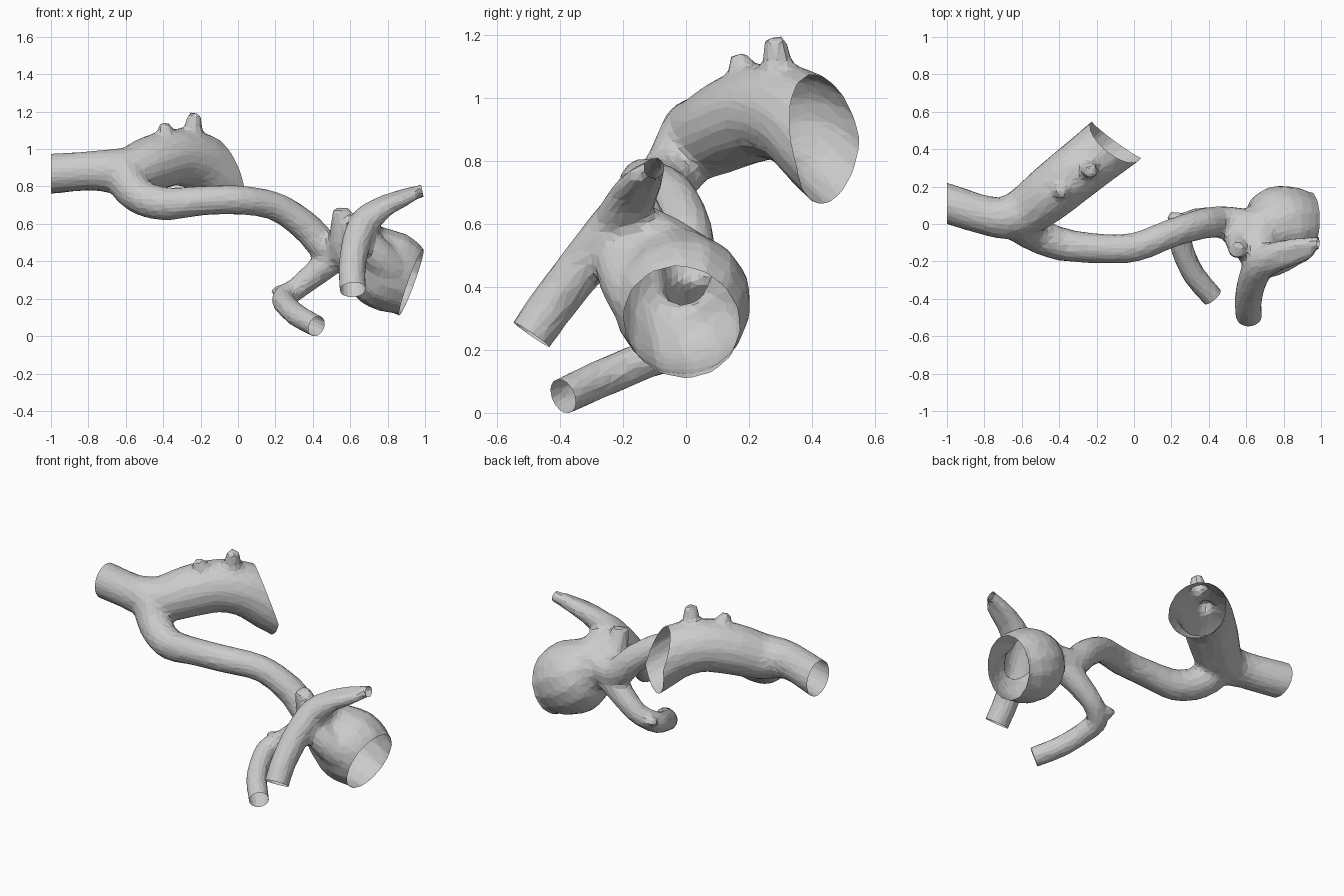
import bpy, bmesh
from mathutils import Vector

if "Cube" in bpy.data.objects:
    bpy.data.objects.remove(bpy.data.objects["Cube"])

bm = bmesh.new()
cuts = []          # open vessel mouths: (point, outward normal, reach)


def spline(keys, steps=4):
    """Catmull-Rom through (x, y, z, radius) keys."""
    k = [Vector(p) for p in keys]
    k = [2 * k[0] - k[1]] + k + [2 * k[-1] - k[-2]]
    out = []
    for i in range(1, len(k) - 2):
        a, b, c, d = k[i - 1:i + 3]
        for s in range(steps):
            t = s / steps
            out.append(0.5 * (2 * b + (c - a) * t + (2 * a - 5 * b + 4 * c - d) * t * t
                              + (3 * b - a - 3 * c + d) * t ** 3))
    out.append(k[-2])
    return out


def tube(keys, start=None, end=None, sides=14):
    """Closed tube; a mouth (normal, or True for square) is lengthened here and cut open later."""
    pts = spline(keys)

    def extend(p, q, n):
        axis = (p.xyz - q.xyz).normalized()
        ext = max(p.w * 0.8, 0.06)
        cuts.append((p.xyz, axis if n is True else Vector(n).normalized(), p.w * 1.6 + ext + 0.02))
        e = (p.xyz + axis * ext).to_4d()
        e.w = p.w
        return e

    if start:
        pts.insert(0, extend(pts[0], pts[1], start))
    if end:
        pts.append(extend(pts[-1], pts[-2], end))
    rings = []
    for i, p in enumerate(pts):
        axis = pts[min(i + 1, len(pts) - 1)].xyz - pts[max(i - 1, 0)].xyz
        ring = bmesh.ops.create_circle(bm, segments=sides, radius=p.w * 1.03)["verts"]
        if i == 0:
            turn = Vector((0, 0, 1)).rotation_difference(axis)
        else:
            turn = last.rotation_difference(axis) @ turn
        last = axis
        for v in ring:
            v.co = turn @ v.co + p.xyz
        rings.append(ring)
    for a, b in zip(rings, rings[1:]):
        for j in range(sides):
            bm.faces.new((a[j], a[(j + 1) % sides], b[(j + 1) % sides], b[j]))
    bm.faces.new(rings[0][::-1])
    bm.faces.new(rings[-1])


# main trunk: left mouth to the wide rear mouth, which is cut by two planes
tube([(-1, .11, .87, .105), (-.8, .048, .885, .103), (-.68, .035, .885, .115), (-.57, .075, .885, .132),
      (-.45, .165, .93, .146), (-.32, .27, .96, .15), (-.2, .365, .93, .154),
      (-.1, .445, .855, .16)], (-1, 0, 0), (.62, .67, .3))
cuts.append((Vector((-.12, .47, .82)), Vector((.58, .81, -.08)).normalized(), .36))
# two small stubs on the trunk
tube([(-.37, .22, 1.0, .07), (-.385, .18, 1.09, .045), (-.4, .16, 1.14, .03)])
tube([(-.25, .3, 1.0, .08), (-.24, .29, 1.11, .05), (-.23, .28, 1.195, .036)])
# long winding branch
tube([(-.62, .02, .87, .11), (-.54, -.045, .76, .095), (-.4, -.105, .71, .088), (-.2, -.13, .725, .078),
      (0, -.125, .73, .077), (.2, -.05, .695, .075), (.36, .0, .59, .08), (.47, .01, .48, .085),
      (.6, -.02, .46, .1)])
# bulb with its wide mouth
tube([(.52, -.02, .47, .09), (.6, -.04, .46, .13), (.68, -.04, .43, .175), (.77, -.015, .37, .212),
      (.86, -.01, .32, .205), (.925, -.01, .285, .178)], None, (.3, -.03, -.11))
# lower branch curling forward, with a short spur at the bend
tube([(.53, 0, .43, .08), (.43, .02, .35, .07), (.32, .02, .26, .06), (.245, -.04, .205, .062),
      (.26, -.14, .165, .06), (.32, -.27, .11, .06), (.42, -.39, .055, .058)], None, True)
tube([(.27, .0, .23, .045), (.22, .03, .24, .035), (.18, .045, .245, .02)])
# front branch: thick lower mouth to the thin, flattened right mouth
tube([(.615, -.49, .25, .07), (.61, -.42, .35, .072), (.63, -.31, .49, .076), (.68, -.21, .61, .08),
      (.76, -.155, .685, .06), (.87, -.12, .74, .045), (.985, -.1, .78, .034)], True, (1, 0, .2))
tube([(.7, -.22, .62, .065), (.79, -.195, .69, .05), (.88, -.17, .73, .04), (.96, -.145, .765, .028)])
# neck joining front branch and bulb, with its web and small stub
tube([(.67, -.21, .6, .08), (.66, -.13, .54, .12), (.68, -.05, .45, .16)])
tube([(.67, -.22, .53, .07), (.74, -.19, .44, .09), (.82, -.14, .36, .1)])
tube([(.57, -.08, .5, .085), (.555, -.12, .61, .058), (.55, -.14, .685, .045)])

# fuse everything into one branching skin
bmesh.ops.recalc_face_normals(bm, faces=bm.faces[:])
mesh = bpy.data.meshes.new("vessel_solid")
bm.to_mesh(mesh)
bm.free()
obj = bpy.data.objects.new("branching_vessel", mesh)
bpy.context.collection.objects.link(obj)
remesh = obj.modifiers.new("fuse", "REMESH")
remesh.mode = "VOXEL"
remesh.voxel_size = 0.016
smooth = obj.modifiers.new("soften", "SMOOTH")
smooth.factor = 0.5
smooth.iterations = 8
reduce = obj.modifiers.new("facet", "DECIMATE")
reduce.ratio = 0.1
skin = bpy.data.meshes.new_from_object(obj.evaluated_get(bpy.context.evaluated_depsgraph_get()))
obj.modifiers.clear()

# cut the mouths open
bm = bmesh.new()
bm.from_mesh(skin)
for point, n, reach in cuts:
    faces = [f for f in bm.faces if (f.calc_center_median() - point).length < reach]
    geom = set(faces)
    for f in faces:
        geom.update(f.verts)
        geom.update(f.edges)
    bmesh.ops.bisect_plane(bm, geom=list(geom), plane_co=point, plane_no=n, clear_outer=True)
low = min(v.co.z for v in bm.verts)
bmesh.ops.translate(bm, verts=bm.verts[:], vec=(0, 0, -low))
for f in bm.faces:
    f.smooth = False
bm.to_mesh(skin)
bm.free()
obj.data = skin
skin.name = "branching_vessel"
bpy.data.meshes.remove(mesh)
